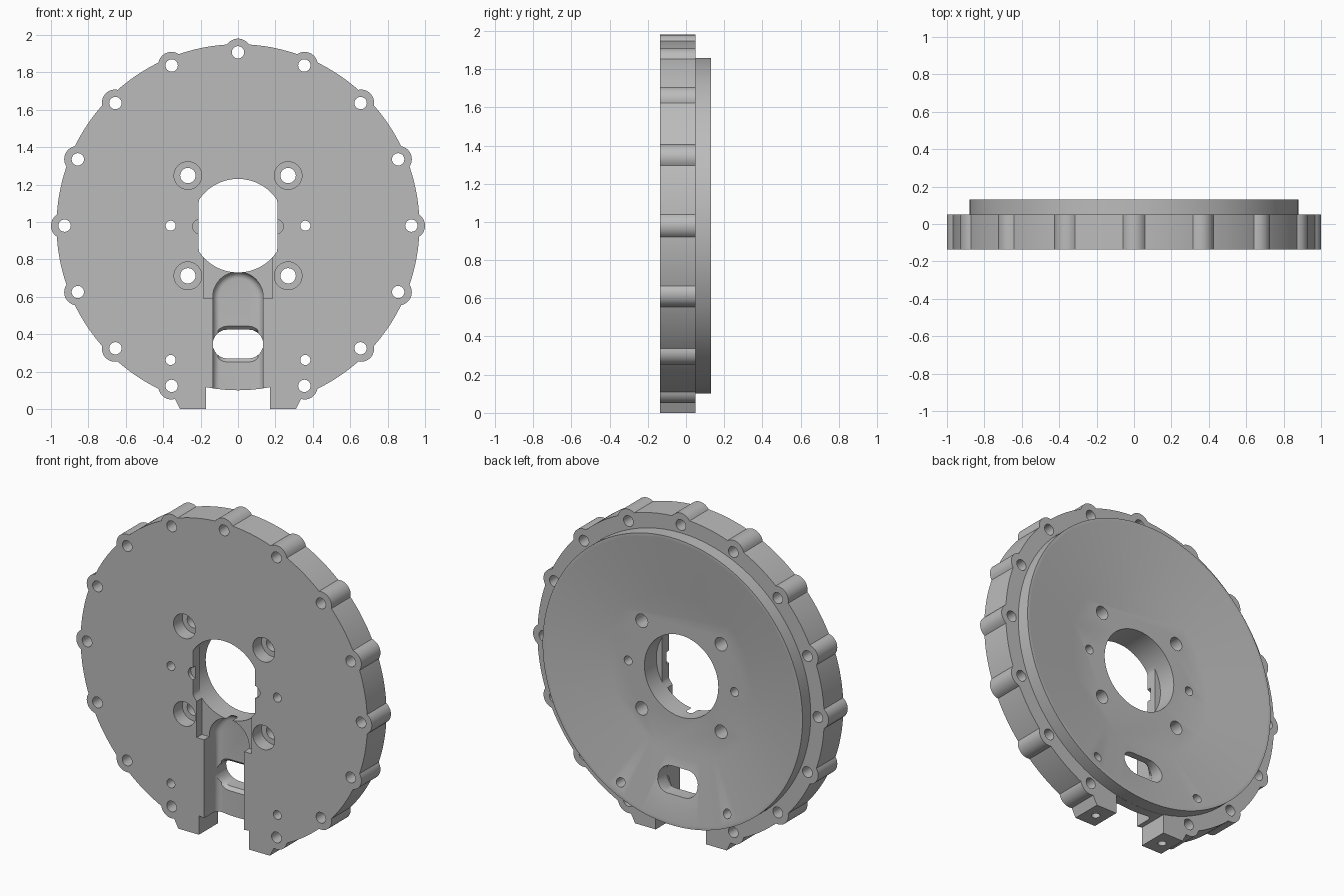
import bpy, bmesh, math
from math import sin, cos, radians, pi

if "Cube" in bpy.data.objects:
    bpy.data.objects.remove(bpy.data.objects["Cube"], do_unlink=True)

MID = 0.98                    # height of the disc axis
FRONT, FLANGE, BACK = -0.135, 0.05, 0.13

grey = bpy.data.materials.new("machined grey")
grey.use_nodes = True
grey.diffuse_color = (0.5, 0.5, 0.5, 1)
grey.node_tree.nodes["Principled BSDF"].inputs["Base Color"].default_value = (0.5, 0.5, 0.5, 1)


def circle(x, z, r, n=32):
    return [(x + r * cos(2 * pi * i / n), z + r * sin(2 * pi * i / n)) for i in range(n)]


def prism(name, outline, y0, y1, end=None, fillet=0):
    """Loft an x-z outline along y, with an optional other end outline or fillet."""
    bm = bmesh.new()
    a = [bm.verts.new((x, y0, z)) for x, z in outline]
    b = [bm.verts.new((x, y1, z)) for x, z in (end or outline)]
    bm.faces.new(a)
    cap = bm.faces.new(b)
    for i in range(len(a)):
        j = (i + 1) % len(a)
        bm.faces.new((a[i], a[j], b[j], b[i]))
    bmesh.ops.recalc_face_normals(bm, faces=bm.faces)
    if fillet:
        bmesh.ops.bevel(bm, geom=list(cap.edges), offset=fillet, segments=5,
                        profile=0.5, affect='EDGES')
    mesh = bpy.data.meshes.new(name)
    bm.to_mesh(mesh)
    bm.free()
    ob = bpy.data.objects.new(name, mesh)
    mesh.materials.append(grey)
    bpy.context.collection.objects.link(ob)
    return ob


def combine(target, tool, operation='DIFFERENCE'):
    mod = target.modifiers.new("combine", 'BOOLEAN')
    mod.operation, mod.solver, mod.object = operation, 'EXACT', tool
    bpy.context.view_layer.objects.active = target
    bpy.ops.object.modifier_apply(modifier=mod.name)
    bpy.data.objects.remove(tool, do_unlink=True)


def cut(outline, y0, y1, **kw):
    combine(housing, prism("cutter", outline, y0, y1, **kw))


def rim_radius(deg):
    """Disc edge, swelling into a round lobe every 22.5 degrees."""
    phi = radians((deg + 11.25) % 22.5 - 11.25)
    inside = 0.07 ** 2 - (0.93 * sin(phi)) ** 2
    return max(0.97, 0.93 * cos(phi) + math.sqrt(inside)) if inside > 0 else 0.97


# Flange outline: lobed rim, two feet and the notch between them
steps = 640
outline = []
for i in range(steps + 1):
    deg = -70 + 320 * i / steps
    r = rim_radius(deg)
    outline.append((r * cos(radians(deg)), MID + r * sin(radians(deg))))
outline += [(-0.31, 0), (-0.17, 0)]
half = math.asin(0.17 / 0.88)
for i in range(13):
    t = -half + 2 * half * i / 12
    outline.append((0.88 * sin(t), MID - 0.88 * cos(t)))
outline += [(0.17, 0), (0.31, 0)]
housing = prism("flanged_housing", outline, FRONT, FLANGE)

# Raised ring at the back, dished in a shallow cone
combine(housing, prism("ring", circle(0, MID, 0.879, 160), -0.1, BACK), 'UNION')
cut(circle(0, MID, 0.5, 128), 0.045, 0.145, end=circle(0, MID, 0.923, 128))

# Centre bore: round behind, flat-sided at the front
cut(circle(0, MID, 0.25, 96), -0.07, 0.2)
cut([(max(-0.21, min(0.21, x)), z) for x, z in circle(0, MID, 0.25, 96)], -0.2, -0.06)

# Shallow step below the bore, then the deep arched channel
cut([(-0.185, 0.59), (0.185, 0.59), (0.185, 0.83), (-0.185, 0.83)], -0.2, -0.085)
arch = [(0.135 * cos(pi * i / 24), 0.598 + 0.135 * sin(pi * i / 24)) for i in range(25)]
cut(arch + [(-0.135, -0.1), (0.135, -0.1)], -0.2, -0.005, fillet=0.035)


def slot(grow):
    pts = []
    for side in (1, -1):
        for i in range(13):
            t = side * pi / 2 - pi / 2 + pi * i / 12 - (pi / 2 if side == 1 else -pi / 2)
            t = -pi / 2 + pi * i / 12 + (0 if side == 1 else pi)
            pts.append((side * 0.058 + 0.077 * cos(t), 0.347 + (0.077 + grow) * sin(t)))
    return pts


# Drain slot through the channel floor with eased edges
cut(slot(0), -0.06, 0.2)
cut(slot(0.02), -0.006, 0.015, end=slot(0))

# Rim bolt holes, skipping the notch
for k in range(16):
    if k != 12:
        a = radians(22.5 * k)
        cut(circle(0.927 * cos(a), MID + 0.927 * sin(a), 0.033, 24), -0.2, 0.2)

for s in (-1, 1):
    # Counterbored mounting holes
    for v in (-1, 1):
        cut(circle(s * 0.268, MID + v * 0.268, 0.041), -0.2, 0.2)
        cut(circle(s * 0.268, MID + v * 0.268, 0.074), -0.2, -0.05)
    # Dowel holes
    for z in (MID, 0.262):
        cut(circle(s * 0.36, z, 0.027, 24), -0.2, 0.2)
    # Small relief beside the bore
    cut(circle(s * 0.205, MID - 0.005, 0.038, 24), -0.2, -0.11)
    # Upright screw hole in each foot
    bpy.ops.mesh.primitive_cylinder_add(vertices=24, radius=0.024, depth=0.3,
                                        location=(s * 0.24, -0.045, 0))
    combine(housing, bpy.context.object)

bpy.ops.object.select_all(action='DESELECT')
housing.select_set(True)
bpy.context.view_layer.objects.active = housing
bpy.ops.object.shade_smooth_by_angle(angle=radians(30))
